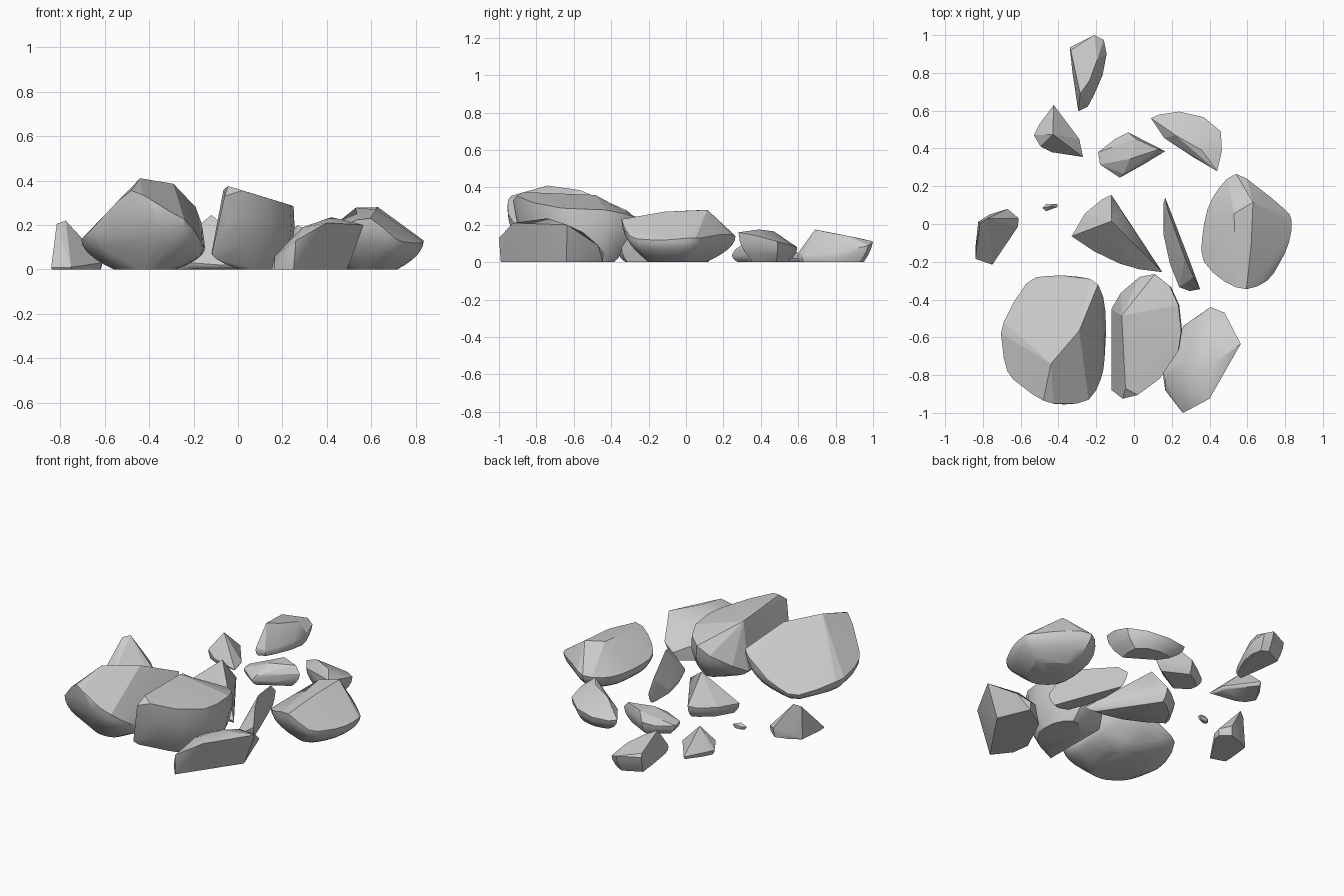
import bpy, bmesh
from math import radians
from mathutils import Vector


def rounded(rim):
    """Add a curved midpoint between neighbouring rim points."""
    n, out = len(rim), []
    for i in range(n):
        a, b, c, d = (rim[(i + k) % n] for k in (-1, 0, 1, 2))
        out += [b, (b + c) * 0.5625 - (a + d) * 0.0625]
    return out


def rock(name, rim, crest, base=0.6, curve=2.0, shift=(0, 0), smooth=False, facet=13):
    """Faceted top (rim to crest) over a belly that tapers to a flat base."""
    rim = [Vector(p) for p in rim]
    if smooth:
        rim = rounded(rim)
    mid = sum(rim, Vector()) / len(rim)
    foot = mid + Vector((*shift, 0))
    pts = list(rim) + [Vector(p) for p in crest]
    steps = 6 if smooth else 3
    for k in range(1, steps + 1):
        t = k / steps
        s = 1 - (1 - base) * t ** curve
        for p in rim:
            c = mid.lerp(foot, t)
            pts.append(Vector((c.x + (p.x - mid.x) * s,
                               c.y + (p.y - mid.y) * s, p.z * (1 - t))))
    bm = bmesh.new()
    for p in pts:
        bm.verts.new(p)
    bmesh.ops.remove_doubles(bm, verts=bm.verts, dist=0.002)
    bmesh.ops.convex_hull(bm, input=bm.verts)
    bmesh.ops.delete(bm, geom=[v for v in bm.verts if not v.link_faces], context='VERTS')
    bmesh.ops.dissolve_limit(bm, angle_limit=radians(4), verts=bm.verts, edges=bm.edges)
    bmesh.ops.recalc_face_normals(bm, faces=bm.faces)
    # crisp facets on top, smooth belly below
    for f in bm.faces:
        f.smooth = True
    for e in bm.edges:
        top = all(f.normal.z > 0.15 for f in e.link_faces)
        e.smooth = e.calc_face_angle(0) < radians(facet if top else 30)
    me = bpy.data.meshes.new(name)
    bm.to_mesh(me)
    bm.free()
    ob = bpy.data.objects.new(name, me)
    bpy.context.collection.objects.link(ob)
    return ob


# Large boulders along the front
rock("boulder_front_left",
     [(-.57, -.315, .09), (-.46, -.275, .12), (-.29, -.28, .20), (-.19, -.32, .28),
      (-.15, -.47, .12), (-.155, -.70, .10), (-.175, -.82, .14), (-.24, -.93, .225),
      (-.37, -.955, .29), (-.48, -.935, .355), (-.60, -.855, .24), (-.67, -.78, .17),
      (-.70, -.63, .14), (-.69, -.52, .13)],
     [(-.44, -.74, .41), (-.29, -.565, .385)], base=.5, smooth=True)

rock("boulder_front_middle",
     [(-.12, -.45, .07), (-.07, -.365, .12), (.03, -.28, .19), (.11, -.265, .24),
      (.19, -.33, .26), (.235, -.43, .28), (.25, -.57, .285), (.235, -.67, .29),
      (.135, -.82, .32), (.02, -.905, .355), (-.06, -.925, .33), (-.118, -.88, .07)],
     [(-.065, -.485, .36), (-.045, -.87, .375)], base=.55, shift=(.04, .02))

rock("boulder_front_right",
     [(.25, -.99, 0), (.49, -.64, 0), (.405, -.445, 0), (.26, -.54, 0),
      (.15, -.77, 0), (.165, -.88, 0)],
     [(.26, -1, .13), (.40, -.925, .21), (.565, -.635, .20), (.42, -.74, .235),
      (.28, -.72, .17), (.29, -.85, .19), (.48, -.47, .09), (.405, -.44, .05),
      (.40, -.55, .16), (.32, -.50, .09), (.165, -.82, .06)], base=1, facet=35)

rock("boulder_right",
     [(.54, .265, .14), (.655, .195, .15), (.795, .08, .13), (.835, .02, .13),
      (.82, -.10, .12), (.77, -.21, .12), (.705, -.30, .14), (.595, -.345, .23),
      (.48, -.305, .20), (.37, -.20, .15), (.36, -.08, .13), (.39, .08, .12),
      (.45, .19, .12)],
     [(.53, .055, .278), (.63, .115, .28), (.62, -.115, .27)],
     base=.5, smooth=True)

# Wedge-shaped stones in the centre and at the left
rock("wedge_centre",
     [(-.12, .155, .08), (-.075, .08, .11), (.15, -.255, .03), (.03, -.24, .03),
      (-.075, -.21, .02), (-.21, -.145, .03), (-.33, -.065, .07), (-.26, .055, .07),
      (-.17, .13, .07)],
     [(-.12, .015, .245)], base=.82)

rock("splinter_centre_right",
     [(.165, .14, .08), (.215, 0, .11), (.295, -.195, .12), (.35, -.345, .08),
      (.295, -.355, .04), (.24, -.335, .03), (.19, -.21, .03), (.155, -.05, .03),
      (.155, .105, .05)],
     [(.18, .07, .14), (.27, -.18, .20), (.315, -.28, .17)], base=.85)

rock("wedge_left",
     [(-.67, .08, .06), (-.61, .03, .04), (-.615, -.015, .03), (-.75, -.215, .01),
      (-.84, -.185, .01), (-.84, -.13, .01), (-.825, .01, .01), (-.765, .05, .04)],
     [(-.815, .005, .205), (-.775, .03, .22), (-.72, .01, .14)], base=.95)

# Small stones scattered towards the back
rock("pebble",
     [(-.485, .085, .02), (-.465, .105, .02), (-.405, .107, .025), (-.405, .09, .02),
      (-.465, .068, .01)], [(-.45, .092, .04)], base=.7)

rock("small_stone_back_left",
     [(-.425, .63, .02), (-.39, .58, .02), (-.29, .45, .02), (-.27, .355, .01),
      (-.435, .38, .03), (-.495, .41, .06), (-.53, .47, .03), (-.50, .53, .03)],
     [(-.43, .475, .16)], base=.88)

rock("small_stone_back_middle",
     [(-.03, .485, .08), (.165, .385, .09), (.05, .315, .04), (-.075, .245, .04),
      (-.18, .315, .06), (-.19, .38, .06), (-.10, .45, .06)],
     [(-.055, .265, .07), (-.02, .345, .125), (.13, .395, .13), (.01, .45, .13)],
     base=.75)

rock("small_stone_back_right",
     [(.09, .56, .09), (.135, .58, .08), (.24, .595, .08), (.37, .565, .09),
      (.46, .49, .11), (.465, .385, .14), (.44, .28, .16), (.32, .35, .11),
      (.16, .455, .10)],
     [(.36, .39, .175), (.22, .47, .165)], base=.6)

rock("small_stone_far_back",
     [(-.21, 1.0, .11), (-.16, .975, .09), (-.145, .90, .07), (-.165, .795, .05),
      (-.21, .69, .04), (-.245, .625, .04), (-.295, .60, .05), (-.305, .66, .06),
      (-.325, .795, .08), (-.34, .935, .11)],
     [(-.215, .985, .115), (-.195, .87, .14), (-.235, .76, .16), (-.285, .69, .175),
      (-.335, .92, .13)], base=.85, shift=(0, -.02))
